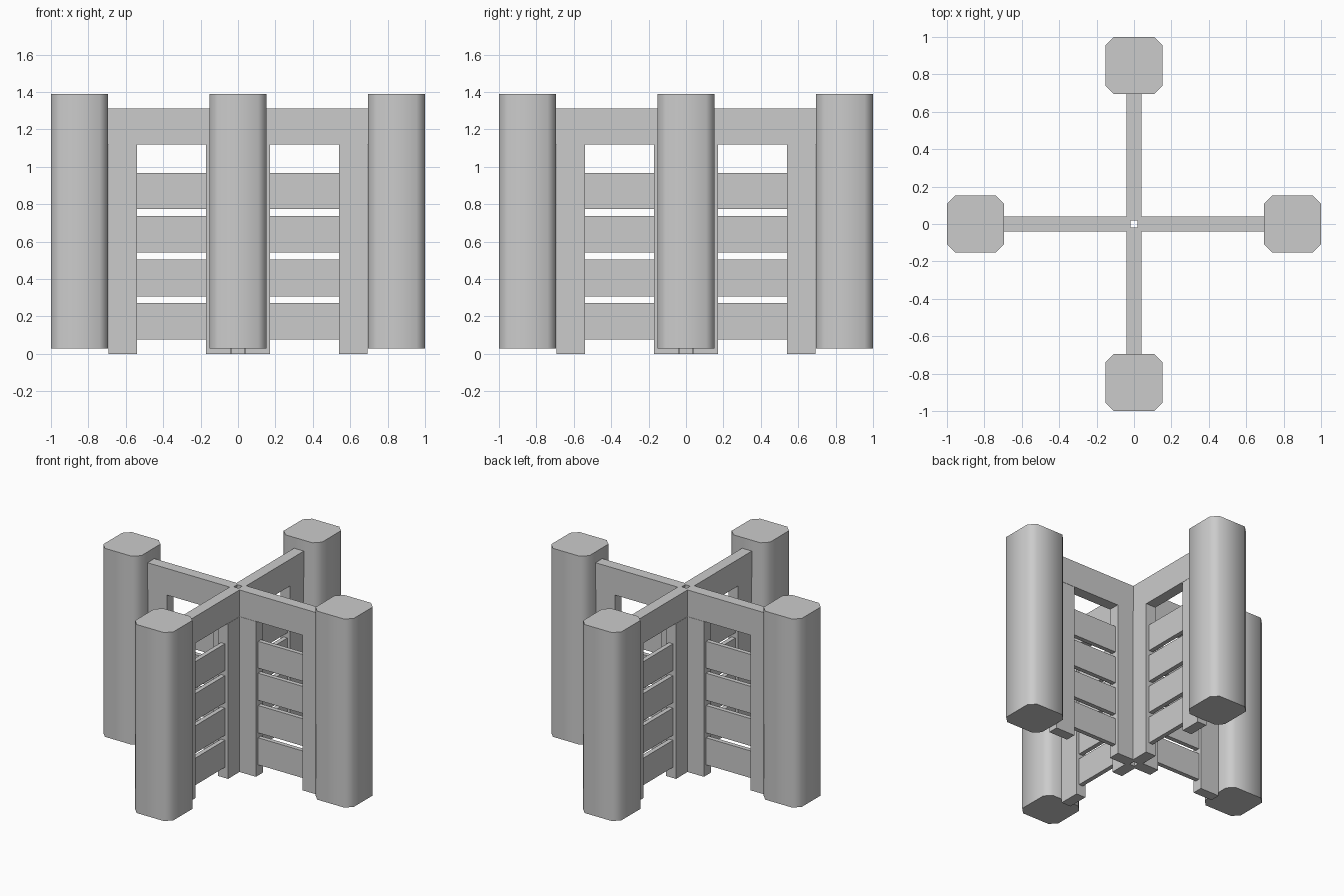
import bpy, bmesh, math
from mathutils import Matrix

if "Cube" in bpy.data.objects:
    bpy.data.objects.remove(bpy.data.objects["Cube"])

grey = bpy.data.materials.new("grey")
grey.diffuse_color = (0.6, 0.6, 0.6, 1)
grey.use_nodes = True
grey.node_tree.nodes["Principled BSDF"].inputs["Base Color"].default_value = grey.diffuse_color


def prism(name, outline, z0, z1, turn, smooth=False):
    """Extrude a flat outline from z0 to z1 and turn it about the centre."""
    bm = bmesh.new()
    face = bm.faces.new([bm.verts.new((x, y, z0)) for x, y in outline])
    ext = bmesh.ops.extrude_face_region(bm, geom=[face])
    top = [v for v in ext["geom"] if isinstance(v, bmesh.types.BMVert)]
    bmesh.ops.translate(bm, vec=(0, 0, z1 - z0), verts=top)
    bmesh.ops.recalc_face_normals(bm, faces=bm.faces[:])
    bm.transform(Matrix.Rotation(turn, 4, "Z"))
    mesh = bpy.data.meshes.new(name)
    bm.to_mesh(mesh)
    bm.free()
    mesh.materials.append(grey)
    ob = bpy.data.objects.new(name, mesh)
    bpy.context.collection.objects.link(ob)
    if smooth:
        bpy.ops.object.select_all(action="DESELECT")
        ob.select_set(True)
        bpy.context.view_layer.objects.active = ob
        bpy.ops.object.shade_smooth_by_angle(angle=math.radians(50))
    return ob


def rect(x0, x1, h):
    return [(x0, -h), (x1, -h), (x1, h), (x0, h)]


def mitred(x1, h, hole=0.02):
    """Bar whose inner end is mitred around the small square centre hole."""
    return [(hole, -hole), (h, -h), (x1, -h), (x1, h), (h, h), (hole, hole)]


# Square pillar outline with cut corners
A, B, H, C = 0.695, 1.0, 0.153, 0.045
pillar = [(A + C, -H), (B - C, -H), (B, -H + C), (B, H - C),
          (B - C, H), (A + C, H), (A, H - C), (A, -H + C)]

# Four identical arms around the centre
for i in range(4):
    t = i * math.pi / 2
    prism("padded_pillar", pillar, 0.03, 1.39, t, smooth=True)
    prism("top_rail", mitred(0.697, 0.039), 1.12, 1.312, t)
    prism("inner_post", mitred(0.172, 0.041), 0.0, 1.12, t)
    prism("outer_post", rect(0.54, 0.692, 0.037), 0.0, 1.12, t)
    # Horizontal slats between the posts
    for z0, z1 in ((0.077, 0.272), (0.308, 0.505), (0.543, 0.738), (0.775, 0.968)):
        prism("slat", rect(0.165, 0.545, 0.016), z0, z1, t)
